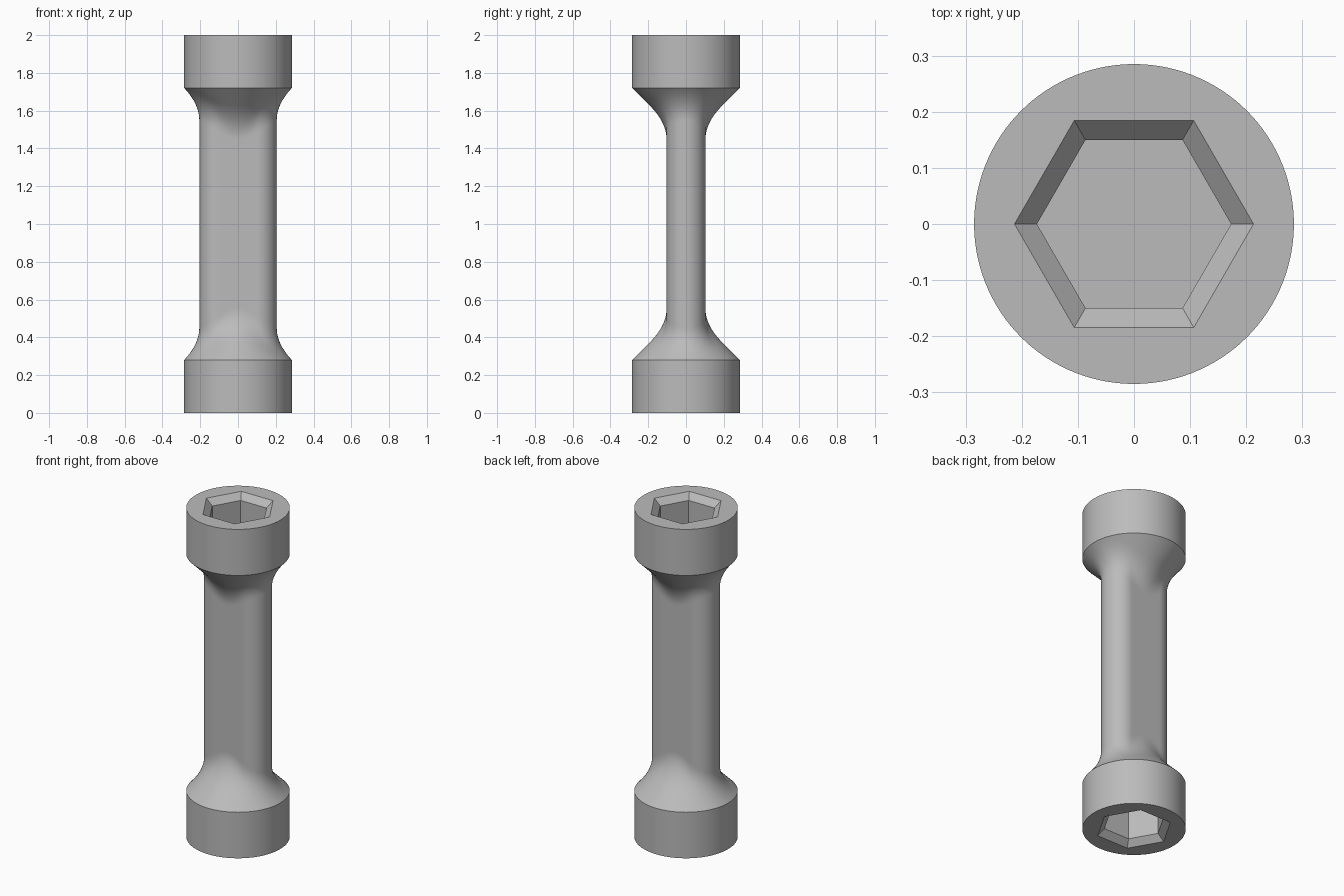
import bpy
import bmesh
from math import cos, sin, pi, radians

if "Cube" in bpy.data.objects:
    bpy.data.objects.remove(bpy.data.objects["Cube"], do_unlink=True)

SEGMENTS = 120
HEAD_RADIUS, HEAD_HEIGHT = 0.285, 0.28
SHAFT_X, SHAFT_Y = 0.205, 0.103
BLEND = 0.09

steel = bpy.data.materials.new("steel grey")
steel.use_nodes = True
steel.diffuse_color = (0.5, 0.5, 0.5, 1)
steel.node_tree.nodes["Principled BSDF"].inputs["Base Color"].default_value = (0.5, 0.5, 0.5, 1)


# Each section gives its radius at an angle
def circle(radius):
    return lambda a: radius


def hexagon(corner):
    return lambda a: corner * cos(pi / 6) / cos(a % (pi / 3) - pi / 6)


def shaft(a):
    c, s = abs(cos(a)), abs(sin(a))
    straight = SHAFT_X - SHAFT_Y
    if SHAFT_Y * c <= straight * s:
        return SHAFT_Y / s
    return straight * c + (SHAFT_Y ** 2 - (straight * s) ** 2) ** 0.5


def neck(z):
    cone = HEAD_RADIUS - (z - HEAD_HEIGHT)

    def radius(a):
        side = shaft(a)
        fillet = max(BLEND - abs(cone - side), 0) ** 2 / (4 * BLEND)
        return min(max(cone, side) + fillet, HEAD_RADIUS)
    return radius


# Lower half, from the socket floor, over the rim, up to the plain shaft
lower = [(0.25, hexagon(0.173)), (0.037, hexagon(0.173)), (0, hexagon(0.213)),
         (0, circle(HEAD_RADIUS)), (HEAD_HEIGHT, circle(HEAD_RADIUS))]
STEPS = 28
for i in range(1, STEPS + 1):
    z = HEAD_HEIGHT + 0.28 * i / STEPS
    lower.append((z, neck(z)))
sections = lower + [(2 - z, f) for z, f in reversed(lower)]

# Loft the wrench through its sections and close both socket floors
bm = bmesh.new()
angles = [2 * pi * i / SEGMENTS for i in range(SEGMENTS)]
rings = [[bm.verts.new((f(a) * cos(a), f(a) * sin(a), z)) for a in angles]
         for z, f in sections]
for low, high in zip(rings, rings[1:]):
    for i in range(SEGMENTS):
        j = (i + 1) % SEGMENTS
        bm.faces.new((low[i], low[j], high[j], high[i]))
bm.faces.new(rings[0][::-1])
bm.faces.new(rings[-1])
bmesh.ops.recalc_face_normals(bm, faces=bm.faces)

mesh = bpy.data.meshes.new("double_ended_socket_wrench")
bm.to_mesh(mesh)
bm.free()
mesh.materials.append(steel)
wrench = bpy.data.objects.new("double_ended_socket_wrench", mesh)
bpy.context.collection.objects.link(wrench)
bpy.context.view_layer.objects.active = wrench
wrench.select_set(True)
bpy.ops.object.shade_smooth_by_angle(angle=radians(25))
